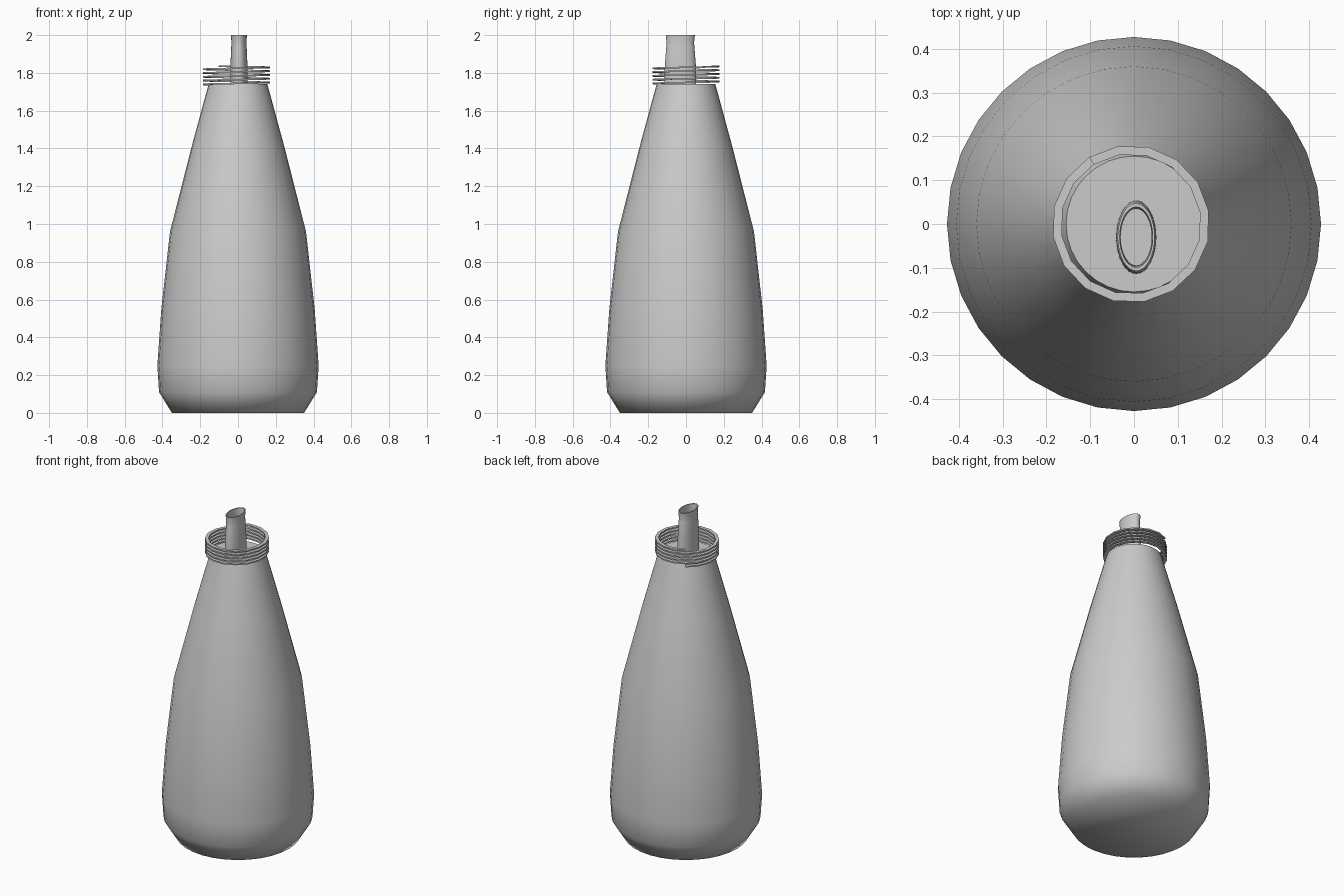
import bpy, bmesh, math

if "Cube" in bpy.data.objects:
    bpy.data.objects.remove(bpy.data.objects["Cube"])

plastic = bpy.data.materials.new("light_grey_plastic")
plastic.diffuse_color = (0.6, 0.6, 0.6, 1)
plastic.use_nodes = True
plastic.node_tree.nodes["Principled BSDF"].inputs["Base Color"].default_value = plastic.diffuse_color


def skin(name, rings, closed_rings=False, cap_start=False, cap_end=False, angle=65):
    """Join rings of points (each a closed loop) into a mesh object."""
    bm = bmesh.new()
    vs = [[bm.verts.new(p) for p in ring] for ring in rings]
    n = len(rings[0])
    pairs = list(zip(vs, vs[1:]))
    if closed_rings:
        pairs.append((vs[-1], vs[0]))
    for a, b in pairs:
        for i in range(n):
            j = (i + 1) % n
            bm.faces.new((a[i], a[j], b[j], b[i]))
    if cap_start:
        bm.faces.new(vs[0][::-1])
    if cap_end:
        bm.faces.new(vs[-1])
    bmesh.ops.recalc_face_normals(bm, faces=bm.faces)
    me = bpy.data.meshes.new(name)
    bm.to_mesh(me)
    bm.free()
    me.materials.append(plastic)
    ob = bpy.data.objects.new(name, me)
    bpy.context.collection.objects.link(ob)
    bpy.ops.object.select_all(action='DESELECT')
    ob.select_set(True)
    bpy.context.view_layer.objects.active = ob
    bpy.ops.object.shade_smooth_by_angle(angle=math.radians(angle))
    return ob


def ellipse(rx, ry, z, n, cx=0, cy=0):
    return [(cx + rx * math.cos(2 * math.pi * i / n),
             cy + ry * math.sin(2 * math.pi * i / n), z) for i in range(n)]


# Bottle body, turned profile closed at the base and neck
body = [(0.35, 0), (0.418, 0.11), (0.427, 0.25), (0.406, 0.55), (0.36, 0.96),
        (0.248, 1.4), (0.172, 1.68), (0.155, 1.74)]
skin("bottle_body", [ellipse(r, r, z, 32) for r, z in body],
     cap_start=True, cap_end=True)

# Screw thread, a flat strip wound around the neck
turns, steps, pitch, thick = 5, 16, 0.02, 0.008
r_in, r_out, z_top = 0.160, 0.180, 1.84
rings = []
for k in range(turns * steps + 1):
    a = math.radians(122) - 2 * math.pi * k / steps
    z = z_top - pitch * k / steps
    rings.append([(-0.007 + r * math.cos(a), r * math.sin(a), z - d)
                  for r, d in ((r_in, 0), (r_out, 0), (r_out, thick), (r_in, thick))])
skin("screw_thread", rings, cap_start=True, cap_end=True, angle=40)

# Oval spout, a hollow tapered tube with a flared lip
spout = [(1.0, 1.74), (0.98, 1.84), (0.88, 1.945), (0.86, 1.955), (0.92, 2.0),
         (0.82, 2.0), (0.77, 1.955), (0.80, 1.94), (0.86, 1.74)]
skin("spout", [ellipse(0.046 * s, 0.084 * s, z, 32, 0.005, -0.03) for s, z in spout],
     closed_rings=True, angle=40)
